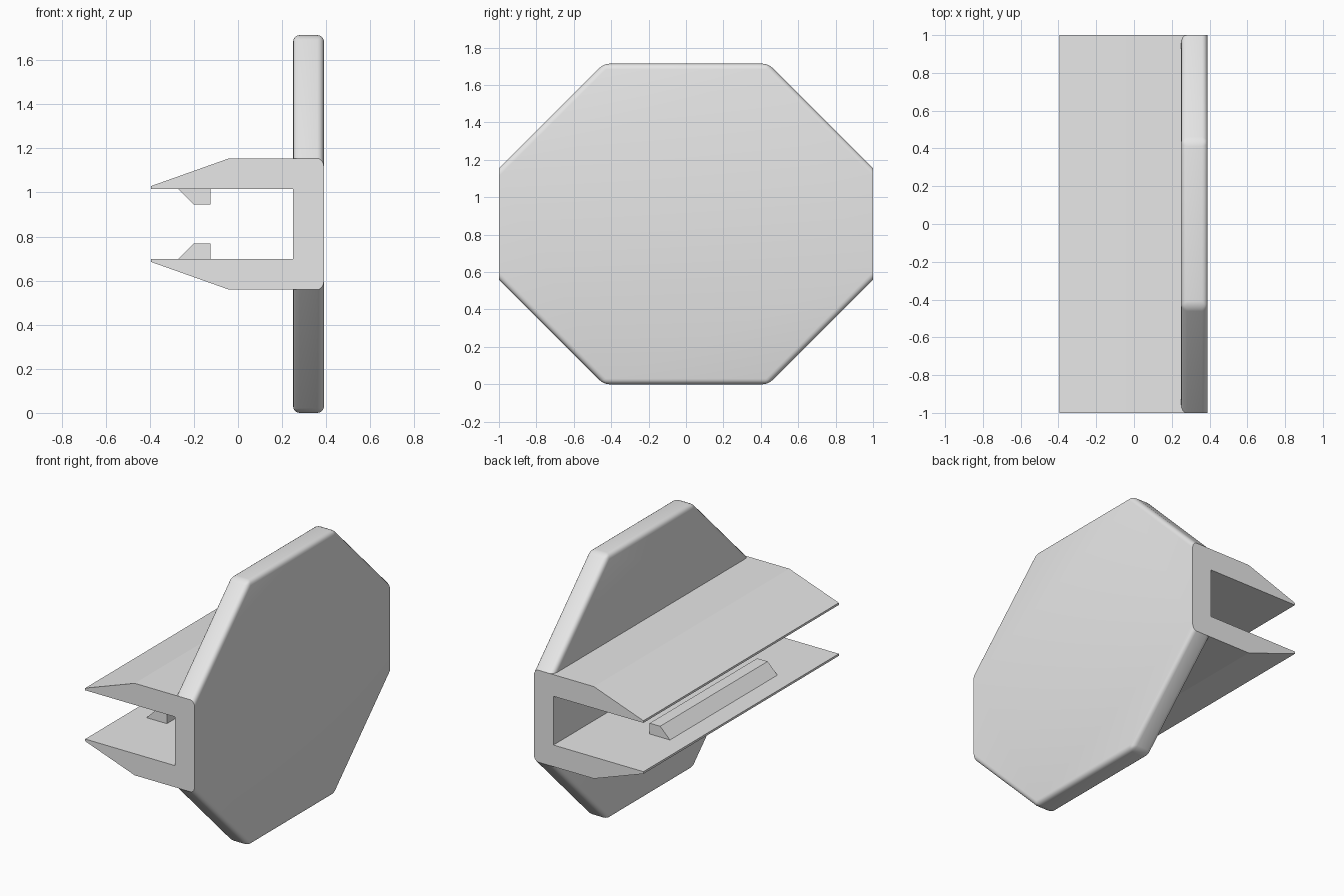
import bpy
import bmesh
from mathutils import Vector

cube = bpy.data.objects.get("Cube")
if cube:
    bpy.data.objects.remove(cube, do_unlink=True)

MID = 0.857        # height of the symmetry plane
HALF_H = 0.857     # half height of the plate
HALF_W = 1.0       # half width of the plate
FACE_X, BACK_X = 0.25, 0.39

grey = bpy.data.materials.new("light_grey")
grey.use_nodes = True
grey.diffuse_color = (0.8, 0.8, 0.8, 1)
grey.node_tree.nodes["Principled BSDF"].inputs["Base Color"].default_value = (0.8, 0.8, 0.8, 1)


def prism(name, points, offset, round_edges=None):
    """Extrude a planar outline, optionally rounding edges chosen by a rule."""
    bm = bmesh.new()
    face = bm.faces.new([bm.verts.new(p) for p in points])
    moved = bmesh.ops.extrude_face_region(bm, geom=[face], use_keep_orig=True)
    verts = [g for g in moved["geom"] if isinstance(g, bmesh.types.BMVert)]
    bmesh.ops.translate(bm, verts=verts, vec=Vector(offset))
    bmesh.ops.recalc_face_normals(bm, faces=bm.faces)
    if round_edges:
        edges = [e for e in bm.edges if round_edges(e)]
        bmesh.ops.bevel(bm, geom=edges, offset=0.03, segments=4, profile=0.5,
                        affect='EDGES', clamp_overlap=True)
    mesh = bpy.data.meshes.new(name)
    bm.to_mesh(mesh)
    bm.free()
    mesh.materials.append(grey)
    obj = bpy.data.objects.new(name, mesh)
    bpy.context.collection.objects.link(obj)
    return obj


# Octagonal plate: every rim edge is rounded except on the two flat ends
quarter = [(HALF_W, 0.298), (0.44, HALF_H)]
outline = quarter + [(-y, z) for y, z in reversed(quarter)]
outline += [(-y, -z) for y, z in outline]


def not_on_end(edge):
    return any(abs(v.co.y) < HALF_W - 0.01 for v in edge.verts)


plate = prism("octagon_plate", [(FACE_X, y, MID + z) for y, z in outline],
              (BACK_X - FACE_X, 0, 0), not_on_end)
bpy.context.view_layer.objects.active = plate
plate.select_set(True)
bpy.ops.object.shade_smooth_by_angle(angle=0.6)
plate.select_set(False)

# Tapered jaws and their wedge catches, mirrored about the middle height
jaw = [(0.28, 0.298), (-0.04, 0.298), (-0.395, 0.172), (-0.395, 0.158), (0.28, 0.158)]
catch = [(-0.27, 0.158), (-0.2, 0.088), (-0.125, 0.088), (-0.125, 0.158)]

for side, sign in (("upper", 1), ("lower", -1)):
    for part, profile, half in (("jaw", jaw, HALF_W), ("catch", catch, 0.55)):
        prism(f"{side}_{part}", [(x, -half, MID + sign * z) for x, z in profile],
              (0, 2 * half, 0))
